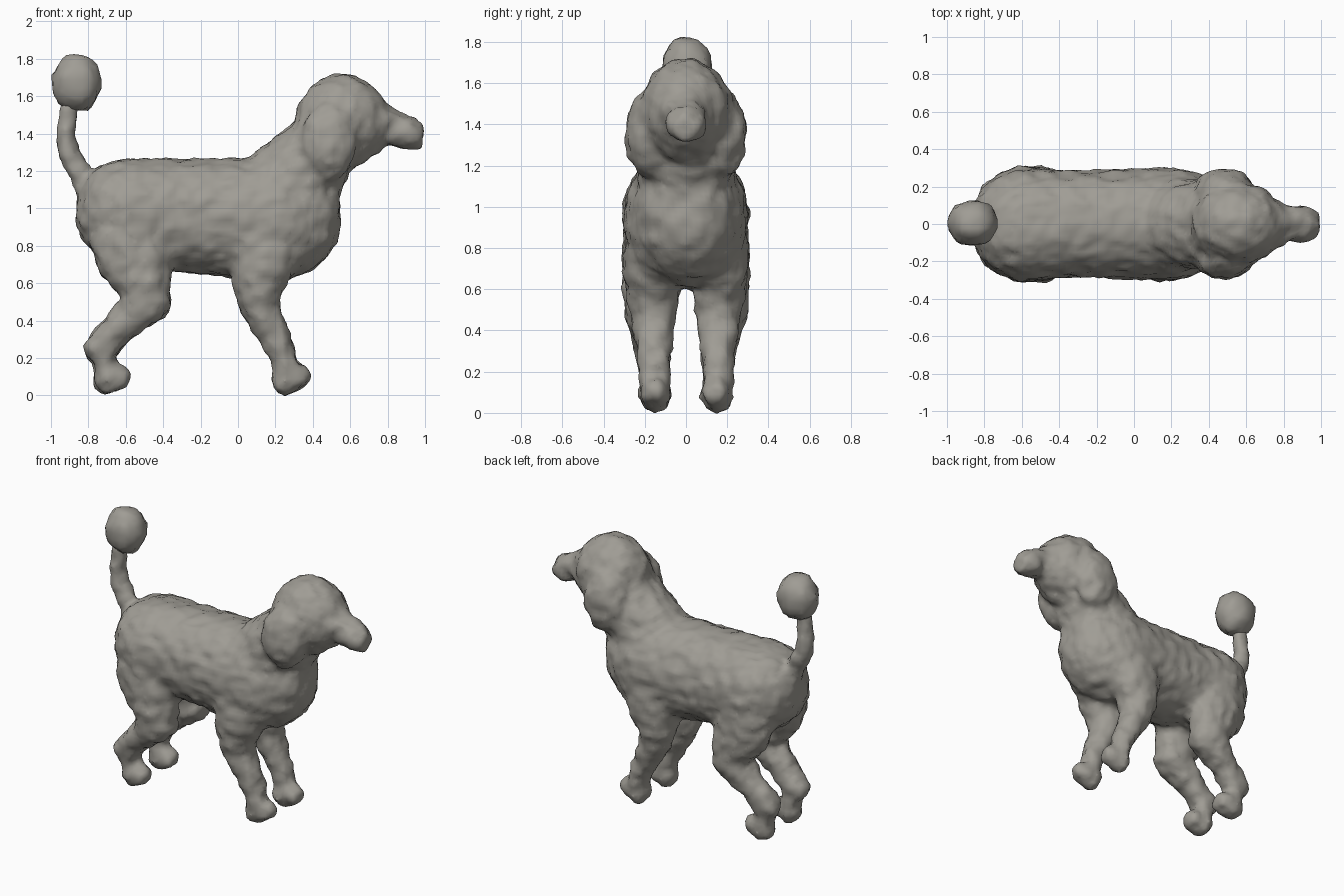
import bpy, bmesh, math
from mathutils import Vector, noise

if "Cube" in bpy.data.objects:
    bpy.data.objects.remove(bpy.data.objects["Cube"])

coat = bpy.data.materials.new("warm grey coat")
coat.diffuse_color = (0.35, 0.335, 0.30, 1)
coat.use_nodes = True
coat.node_tree.nodes["Principled BSDF"].inputs["Base Color"].default_value = coat.diffuse_color
SEG = 20


def skin(bm, rings):
    """Join rings of points into a closed skin."""
    vs = [[bm.verts.new(p) for p in r] for r in rings]
    for a, b in zip(vs, vs[1:]):
        for i in range(SEG):
            j = (i + 1) % SEG
            bm.faces.new((a[i], a[j], b[j], b[i]))
    bm.faces.new(vs[0][::-1])
    bm.faces.new(vs[-1])


def barrel(bm, stations):
    """Horizontal loft along x; stations are (x, bottom, top, half width)."""
    rings = []
    for x, lo, hi, w in stations:
        ring = []
        for i in range(SEG):
            a = 2 * math.pi * i / SEG
            c, s = math.cos(a), math.sin(a)
            y = w * math.copysign(abs(c) ** 0.94, c)
            z = (lo + hi) / 2 + (hi - lo) / 2 * math.copysign(abs(s) ** 0.94, s)
            ring.append((x, y, z))
        rings.append(ring)
    skin(bm, rings)


def limb(bm, points, side=1):
    """Tube in an upright plane; points are (x, y, z, radius in plane, radius in y)."""
    centres = [Vector((p[0], p[1] * side, p[2])) for p in points]
    rings = []
    for k, (c, p) in enumerate(zip(centres, points)):
        d = centres[min(k + 1, len(points) - 1)] - centres[max(k - 1, 0)]
        n = Vector((d.z, 0, -d.x)).normalized()
        rings.append([c + n * (p[3] * math.cos(2 * math.pi * i / SEG))
                      + Vector((0, p[4], 0)) * math.sin(2 * math.pi * i / SEG) for i in range(SEG)])
    skin(bm, rings)


def ball(bm, centre, radii, tilt=0.0):
    """Ellipsoid, tilted about the y axis."""
    new = bmesh.ops.create_icosphere(bm, subdivisions=3, radius=1)["verts"]
    c, s = math.cos(tilt), math.sin(tilt)
    for v in new:
        x, y, z = (v.co[i] * radii[i] for i in range(3))
        v.co = Vector((c * x + s * z, y, c * z - s * x)) + Vector(centre)


def furry(name, bm, voxel, bumps, smooth):
    """Fuse the overlapping forms and roughen them into a woolly coat."""
    bmesh.ops.recalc_face_normals(bm, faces=bm.faces)
    me = bpy.data.meshes.new(name)
    bm.to_mesh(me)
    bm.free()
    ob = bpy.data.objects.new(name, me)
    bpy.context.collection.objects.link(ob)
    fuse = ob.modifiers.new("fuse", "REMESH")
    fuse.mode, fuse.voxel_size = "VOXEL", voxel
    soft = ob.modifiers.new("soften", "SMOOTH")
    soft.factor, soft.iterations = 0.5, smooth
    bpy.context.view_layer.update()
    deps = bpy.context.evaluated_depsgraph_get()
    done = bpy.data.meshes.new_from_object(ob.evaluated_get(deps))
    ob.modifiers.clear()
    ob.data = done
    normals = [v.normal.copy() for v in done.vertices]
    for v, n in zip(done.vertices, normals):
        v.co += n * (0.004 + bumps * noise.noise(v.co * 14) + 0.6 * bumps * noise.noise(v.co * 27))
    done.materials.clear()
    done.materials.append(coat)
    for p in done.polygons:
        p.use_smooth = True
        p.material_index = 0


# Torso and neck
bm = bmesh.new()
barrel(bm, [(-0.86, 0.90, 1.06, 0.09), (-0.82, 0.82, 1.15, 0.18), (-0.74, 0.74, 1.23, 0.255),
            (-0.62, 0.69, 1.265, 0.305), (-0.40, 0.67, 1.265, 0.285), (-0.15, 0.645, 1.265, 0.285),
            (0.08, 0.62, 1.265, 0.295), (0.25, 0.62, 1.27, 0.295), (0.38, 0.66, 1.24, 0.25),
            (0.48, 0.74, 1.20, 0.19), (0.54, 0.85, 1.12, 0.11)])
limb(bm, [(0.17, 0, 1.02, 0.26, 0.25), (0.31, 0, 1.16, 0.25, 0.235),
          (0.44, 0, 1.32, 0.20, 0.23), (0.52, 0, 1.46, 0.19, 0.18)])
ball(bm, (0.445, 0, 1.26), (0.12, 0.22, 0.17))
# Legs
for side in (1, -1):
    # front leg with foot
    limb(bm, [(0.15, 0.165, 0.86, 0.20, 0.13), (0.13, 0.165, 0.68, 0.17, 0.135),
              (0.105, 0.16, 0.55, 0.125, 0.12), (0.13, 0.157, 0.44, 0.098, 0.10),
              (0.20, 0.155, 0.31, 0.08, 0.083), (0.245, 0.153, 0.20, 0.063, 0.076),
              (0.26, 0.15, 0.09, 0.06, 0.073)], side)
    ball(bm, (0.25, 0.15 * side, 0.085), (0.068, 0.077, 0.088))
    ball(bm, (0.315, 0.15 * side, 0.098), (0.082, 0.072, 0.062), -0.25)
    # hind leg with foot
    limb(bm, [(-0.60, 0.17, 0.90, 0.20, 0.13), (-0.555, 0.175, 0.73, 0.20, 0.13),
              (-0.50, 0.18, 0.57, 0.145, 0.125), (-0.515, 0.18, 0.47, 0.12, 0.115),
              (-0.62, 0.17, 0.375, 0.085, 0.095), (-0.715, 0.16, 0.28, 0.09, 0.083),
              (-0.715, 0.155, 0.20, 0.063, 0.075), (-0.70, 0.15, 0.09, 0.055, 0.07)], side)
    ball(bm, (-0.455, 0.18 * side, 0.505), (0.095, 0.115, 0.105))
    ball(bm, (-0.735, 0.16 * side, 0.265), (0.095, 0.083, 0.07), -0.5)
    ball(bm, (-0.70, 0.15 * side, 0.085), (0.073, 0.077, 0.083))
    ball(bm, (-0.645, 0.15 * side, 0.095), (0.07, 0.074, 0.068))
    # hanging ear
    ball(bm, (0.485, 0.178 * side, 1.355), (0.155, 0.115, 0.212), 0.08)
# Skull, cheeks and muzzle
ball(bm, (0.555, 0, 1.465), (0.25, 0.22, 0.25))
ball(bm, (0.665, 0, 1.46), (0.165, 0.165, 0.17))
limb(bm, [(0.66, 0, 1.45, 0.14, 0.14), (0.79, 0, 1.448, 0.10, 0.10), (0.87, 0, 1.415, 0.088, 0.09),
          (0.94, 0, 1.385, 0.08, 0.092), (0.99, 0, 1.37, 0.05, 0.065)])
ball(bm, (0.90, 0, 1.403), (0.09, 0.097, 0.09))
# Tail stem
limb(bm, [(-0.78, 0, 1.05, 0.055, 0.06), (-0.84, 0, 1.18, 0.06, 0.06), (-0.91, 0, 1.30, 0.06, 0.06),
          (-0.925, 0, 1.42, 0.05, 0.052), (-0.905, 0, 1.52, 0.046, 0.048), (-0.88, 0, 1.60, 0.05, 0.05)])
furry("body_head_legs_and_tail", bm, 0.025, 0.013, 4)

# Round pompom at the end of the tail
bm = bmesh.new()
ball(bm, (-0.862, 0.005, 1.673), (0.138, 0.127, 0.16))
furry("tail_pompom", bm, 0.045, 0.012, 1)
